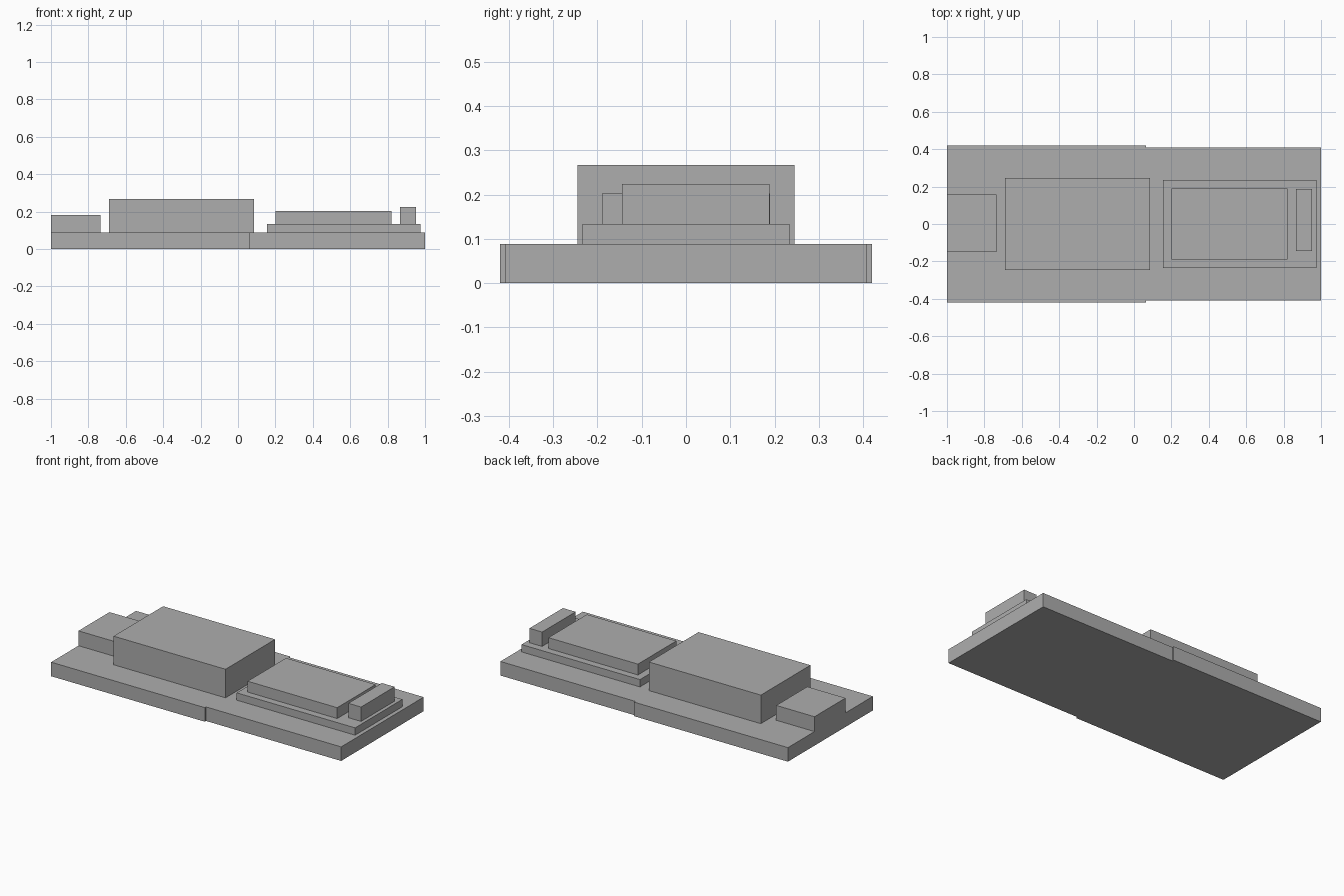
import bpy

default = bpy.data.objects.get("Cube")
if default:
    bpy.data.objects.remove(default, do_unlink=True)

grey = bpy.data.materials.new("plain grey")
grey.use_nodes = True
colour = (0.42, 0.42, 0.42, 1)
grey.diffuse_color = colour
grey.node_tree.nodes["Principled BSDF"].inputs["Base Color"].default_value = colour


def box(name, x, y, z):
    """Add a box spanning the given (low, high) ranges."""
    spans = (x, y, z)
    bpy.ops.mesh.primitive_cube_add(size=1, location=[(a + b) / 2 for a, b in spans])
    ob = bpy.context.object
    ob.name = name
    ob.scale = [b - a for a, b in spans]
    bpy.ops.object.transform_apply(location=False, rotation=False, scale=True)
    ob.data.materials.append(grey)


DECK = 0.088   # top of the base plates
TRAY = 0.134   # top of the raised tray
SEAM = 0.065   # where the two base plates meet

# Base plates
box("base_plate_wide", (-1, SEAM), (-0.42, 0.42), (0, DECK))
box("base_plate_narrow", (SEAM, 1), (-0.408, 0.408), (0, DECK))

# Blocks on the wide plate
box("end_block", (-1, -0.735), (-0.15, 0.157), (DECK, 0.181))
box("main_block", (-0.69, 0.085), (-0.245, 0.245), (DECK, 0.267))

# Tray with its slab and bar on the narrow plate
box("tray", (0.155, 0.975), (-0.234, 0.234), (DECK, TRAY))
box("slab", (0.2, 0.82), (-0.19, 0.19), (TRAY, 0.202))
box("end_bar", (0.865, 0.953), (-0.144, 0.188), (TRAY, 0.224))
